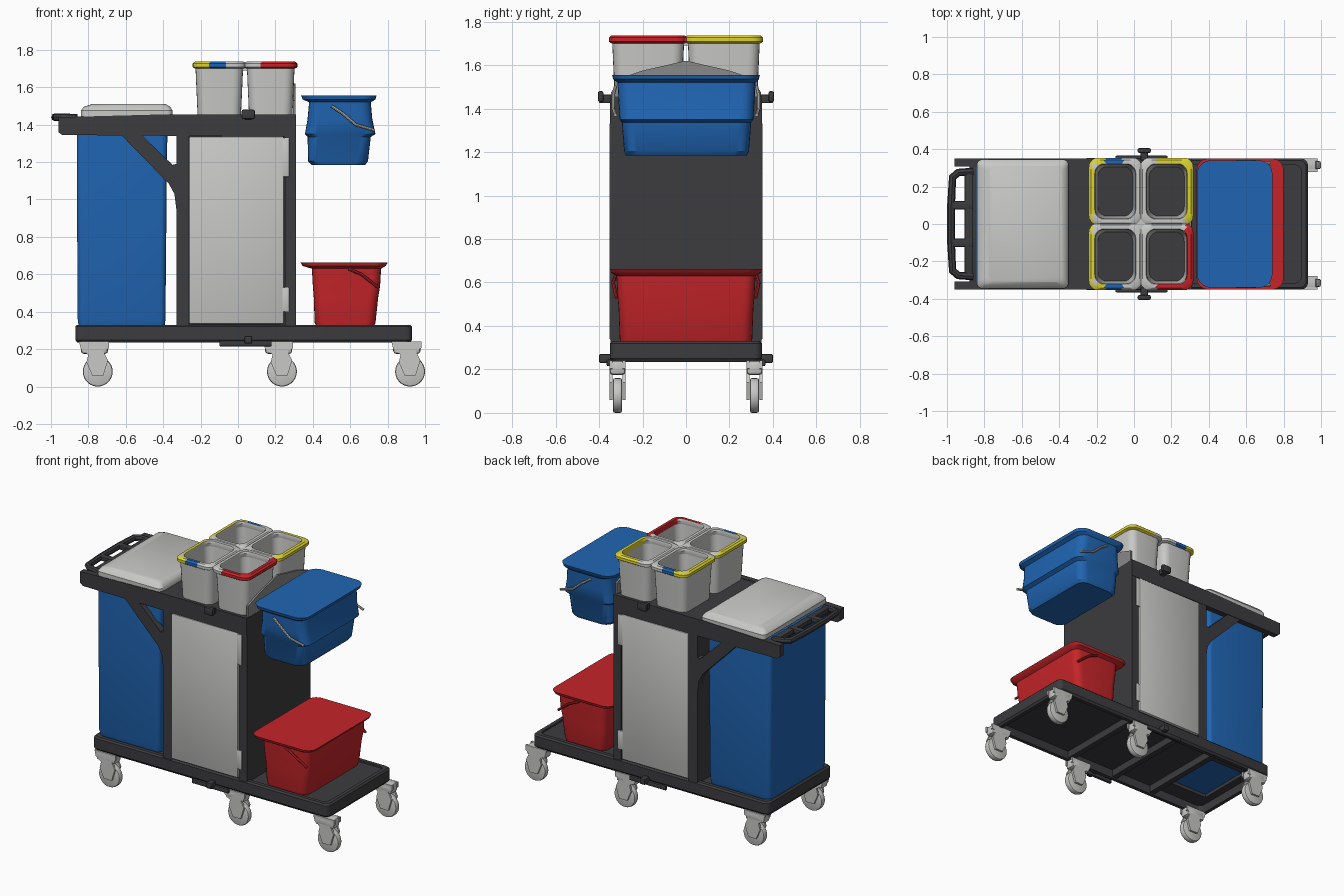
import bpy, bmesh, math
from mathutils import Vector

if "Cube" in bpy.data.objects:
    bpy.data.objects.remove(bpy.data.objects["Cube"])


def material(name, rgb):
    m = bpy.data.materials.new(name)
    m.diffuse_color = (*rgb, 1)
    m.use_nodes = True
    m.node_tree.nodes["Principled BSDF"].inputs["Base Color"].default_value = m.diffuse_color
    return m


DARK = material("charcoal", (0.045, 0.045, 0.05))
BLUE = material("blue", (0.014, 0.13, 0.45))
RED = material("red", (0.56, 0.018, 0.022))
GREY = material("light_grey", (0.58, 0.58, 0.57))
YELLOW = material("yellow", (0.72, 0.65, 0.03))
MID = material("mid_grey", (0.25, 0.25, 0.25))


def finish(name, bm, *mats):
    bmesh.ops.recalc_face_normals(bm, faces=bm.faces)
    me = bpy.data.meshes.new(name)
    bm.to_mesh(me)
    bm.free()
    for m in mats:
        me.materials.append(m)
    ob = bpy.data.objects.new(name, me)
    bpy.context.collection.objects.link(ob)
    return ob


def rounded_rect(x0, x1, y0, y1, r, z, subs):
    pts = []
    corners = [(x1 - r, y1 - r), (x0 + r, y1 - r), (x0 + r, y0 + r), (x1 - r, y0 + r)]
    for k, (cx, cy) in enumerate(corners):
        for i in range(6):
            a = math.radians(90 * k + 18 * i)
            pts.append(Vector((cx + r * math.cos(a), cy + r * math.sin(a), z)))
    out = []
    for i, p in enumerate(pts):
        out.append(p)
        if i % 6 == 5:
            q = pts[(i + 1) % len(pts)]
            out += [p.lerp(q, j / subs) for j in range(1, subs)]
    return out


def loft(name, rings, *mats, closed=False, subs=1, rule=None):
    """Skin rounded rectangles (x0, x1, y0, y1, radius, z)."""
    bm = bmesh.new()
    loops = [[bm.verts.new(p) for p in rounded_rect(*r, subs)] for r in rings]
    pairs = list(zip(loops, loops[1:]))
    if closed:
        pairs.append((loops[-1], loops[0]))
    else:
        bm.faces.new(loops[0])
        bm.faces.new(loops[-1])
    for a, b in pairs:
        n = len(a)
        for i in range(n):
            bm.faces.new((a[i], a[(i + 1) % n], b[(i + 1) % n], b[i]))
    if rule:
        for f in bm.faces:
            f.material_index = rule(f)
    return finish(name, bm, *mats)


def box(name, x0, x1, y0, y1, z0, z1, mat, bevel=0.0):
    bm = bmesh.new()
    bmesh.ops.create_cube(bm, size=1)
    for v in bm.verts:
        v.co = ((x0 + x1) / 2 + v.co.x * (x1 - x0), (y0 + y1) / 2 + v.co.y * (y1 - y0),
                (z0 + z1) / 2 + v.co.z * (z1 - z0))
    if bevel:
        bmesh.ops.bevel(bm, geom=bm.edges[:], offset=bevel, segments=2, affect='EDGES', profile=0.5)
    return finish(name, bm, mat)


def prism(name, pts, y0, y1, mat, plane="xz"):
    """Extrude an outline along the axis normal to its plane."""
    bm = bmesh.new()
    place = (lambda p, d: (p[0], d, p[1])) if plane == "xz" else (lambda p, d: (d, p[0], p[1]))
    f = bm.faces.new([bm.verts.new(place(p, y0)) for p in pts])
    top = bmesh.ops.extrude_face_region(bm, geom=[f])["geom"]
    for v in top:
        if isinstance(v, bmesh.types.BMVert):
            v.co["xyz".index("y" if plane == "xz" else "x")] = y1
    return finish(name, bm, mat)


def tube(name, pts, radius, mat):
    cu = bpy.data.curves.new(name, 'CURVE')
    cu.dimensions = '3D'
    cu.bevel_depth, cu.bevel_resolution, cu.use_fill_caps = radius, 2, True
    sp = cu.splines.new('POLY')
    sp.points.add(len(pts) - 1)
    for p, c in zip(sp.points, pts):
        p.co = (*c, 1)
    tmp = bpy.data.objects.new(name + "_path", cu)
    bm = bmesh.new()
    me = bpy.data.meshes.new_from_object(tmp)
    bm.from_mesh(me)
    bpy.data.objects.remove(tmp)
    return finish(name, bm, mat)


# Base: hollow rim, recessed deck with an opening under the bag, ribs
R = lambda i, z: (-0.87 + i, 0.93 - i, -0.35 + i, 0.35 - i, 0.035, z)
loft("base_rim", [R(0.01, 0.235), R(0, 0.25), R(0, 0.32), R(0.01, 0.33), R(0.035, 0.33), R(0.035, 0.235)],
     DARK, closed=True)
box("base_deck", -0.42, 0.9, -0.32, 0.32, 0.295, 0.318, DARK)
box("base_deck_end", -0.84, -0.78, -0.32, 0.32, 0.295, 0.318, DARK)
for s in (-1, 1):
    y0, y1 = sorted((s * 0.2, s * 0.32))
    box("base_deck_side", -0.79, -0.41, y0, y1, 0.295, 0.318, DARK)
for x in (-0.42, -0.1, 0.28):
    box("base_rib", x - 0.02, x + 0.02, -0.32, 0.32, 0.245, 0.3, DARK)

# Casters
fork = [(-0.10, 0.24), (0.06, 0.24), (0.06, 0.205), (0.03, 0.19), (0.055, 0.14),
        (0.03, 0.06), (-0.03, 0.06), (-0.06, 0.13), (-0.05, 0.17), (-0.09, 0.20)]
for x in (-0.75, 0.235, 0.92):
    for s in (-1, 1):
        y = s * 0.315
        bm = bmesh.new()
        bmesh.ops.create_cone(bm, cap_ends=True, segments=28, radius1=0.08, radius2=0.08, depth=0.042)
        rim = [e for e in bm.edges if abs(e.verts[0].co.z - e.verts[1].co.z) < 1e-5]
        bmesh.ops.bevel(bm, geom=rim, offset=0.01, segments=2, affect='EDGES', profile=0.5)
        w = finish("caster_wheel", bm, GREY)
        w.rotation_euler.x = math.pi / 2
        w.location = (x, y, 0.08)
        for d in (-0.029, 0.029):
            prism("caster_fork", [(x + a, b) for a, b in fork], y + d - 0.007, y + d + 0.007, GREY)
        box("caster_mount", x - 0.09, x + 0.055, y - 0.036, y + 0.036, 0.175, 0.24, GREY, 0.015)

# Central cabinet with corner posts, door panels, hinges
box("cabinet", -0.33, 0.31, -0.33, 0.33, 0.31, 1.36, DARK)
brace = [(-0.63, 1.35), (-0.52, 1.35), (-0.35, 1.185), (-0.33, 1.19), (-0.27, 1.19),
         (-0.27, 0.95), (-0.33, 0.95), (-0.34, 1.03), (-0.37, 1.085)]
for s in (-1, 1):
    a, b = sorted((s * 0.31, s * 0.347))
    box("cabinet_post_left", -0.33, -0.262, a, b, 0.31, 1.36, DARK)
    box("cabinet_post_right", 0.252, 0.31, a, b, 0.31, 1.36, DARK)
    prism("diagonal_brace", brace, *sorted((s * 0.30, s * 0.346)), DARK)
    box("door_panel", -0.262, 0.245, *sorted((s * 0.32, s * 0.352)), 0.335, 1.337, GREY, 0.008)
    for z0, z1 in ((1.12, 1.33), (0.4, 0.53)):
        box("door_hinge", 0.235, 0.275, *sorted((s * 0.32, s * 0.352)), z0, z1, GREY, 0.006)
    # Top side rails and tool clips
    prism("top_rail", [(-0.96, 1.36), (-0.94, 1.345), (0.31, 1.335), (0.31, 1.455), (-0.4, 1.455), (-0.96, 1.44)],
          *sorted((s * 0.308, s * 0.349)), DARK)
    for z in (1.445, 0.25):
        box("clip_arm", 0.035, 0.075, *sorted((s * 0.34, s * 0.4)), z - 0.02, z + 0.02, DARK, 0.006)
    box("clip_jaw", 0.02, 0.09, *sorted((s * 0.38, s * 0.405)), 1.43, 1.48, DARK, 0.008)
    box("lower_clip_plate", -0.1, 0.18, *sorted((s * 0.345, s * 0.365)), 0.215, 0.245, DARK, 0.006)
box("top_platform", -0.36, 0.31, -0.32, 0.32, 1.34, 1.452, DARK)
box("top_end_bar", -0.88, -0.835, -0.32, 0.32, 1.39, 1.44, DARK, 0.008)

# Push handle with three openings
tube("push_handle", [(-0.86, -0.28, 1.435), (-0.94, -0.275, 1.44), (-0.97, -0.25, 1.44), (-0.978, -0.1, 1.44),
                     (-0.978, 0.1, 1.44), (-0.97, 0.25, 1.44), (-0.94, 0.275, 1.44), (-0.86, 0.28, 1.435)], 0.021, DARK)
for y in (-0.1, 0.1):
    box("handle_spoke", -0.975, -0.86, y - 0.022, y + 0.022, 1.425, 1.455, DARK, 0.006)
box("handle_inner_bar", -0.905, -0.86, -0.27, 0.27, 1.42, 1.452, DARK, 0.006)

# Waste bag and its lid
loft("waste_bag", [(-0.852, -0.392, -0.30, 0.30, 0.03, 0.32), (-0.857, -0.388, -0.31, 0.31, 0.03, 0.36),
                   (-0.862, -0.38, -0.312, 0.312, 0.03, 1.2), (-0.862, -0.376, -0.306, 0.306, 0.03, 1.44)], BLUE)
loft("bag_lid", [(-0.84, -0.35, -0.345, 0.345, 0.03, 1.445), (-0.84, -0.35, -0.345, 0.345, 0.03, 1.475),
                 (-0.825, -0.362, -0.33, 0.33, 0.03, 1.495), (-0.78, -0.385, -0.31, 0.31, 0.03, 1.51)], GREY)


# Four open bins with coloured rims
def rim_colour(f):
    x, y, _ = f.calc_center_median()
    if not (x < -0.215 or x > 0.275 or abs(y) > 0.32):
        return 0
    if x < -0.155:
        return 1
    if x < -0.06:
        return 2
    if x < 0.12:
        return 0
    return 3 if y < 0 else 1


for x0, x1 in ((-0.23, 0.03), (0.045, 0.305)):
    for y0, y1 in ((-0.342, -0.006), (0.006, 0.342)):
        B = lambda i, z, r=0.05: (x0 + i, x1 - i, y0 + i, y1 - i, r, z)
        loft("caddy_bin", [B(0.014, 1.45), B(0.002, 1.72), B(0.018, 1.72), B(0.036, 1.475)], GREY, DARK,
             rule=lambda f: int(len(f.verts) > 4 and f.calc_center_median().z > 1.46))
        loft("caddy_rim", [B(0, 1.70), B(-0.012, 1.708), B(-0.012, 1.727), B(0, 1.737), B(0.02, 1.737),
                           B(0.024, 1.725), B(0.02, 1.70)], GREY, YELLOW, BLUE, RED, closed=True, subs=10,
             rule=rim_colour)
box("caddy_cross_long", 0.015, 0.06, -0.3, 0.3, 1.69, 1.728, GREY)
box("caddy_cross_short", -0.19, 0.265, -0.022, 0.022, 1.69, 1.728, GREY)
prism("caddy_end_plate", [(-0.33, 1.45), (0.33, 1.45), (0.33, 1.53), (0.2, 1.575), (0, 1.62), (-0.2, 1.575), (-0.33, 1.53)],
      0.295, 0.308, MID, "yz")

# Buckets with flared flat lids and folded wire handles
loft("blue_bucket", [(0.395, 0.68, -0.275, 0.28, 0.06, 1.185), (0.375, 0.695, -0.285, 0.29, 0.06, 1.205),
                     (0.372, 0.71, -0.295, 0.30, 0.06, 1.335), (0.358, 0.735, -0.305, 0.31, 0.06, 1.35),
                     (0.372, 0.718, -0.31, 0.315, 0.06, 1.43), (0.38, 0.71, -0.315, 0.32, 0.06, 1.52),
                     (0.345, 0.735, -0.335, 0.335, 0.07, 1.535), (0.338, 0.74, -0.34, 0.34, 0.07, 1.555)], BLUE)
loft("red_bucket", [(0.42, 0.725, -0.30, 0.30, 0.05, 0.318), (0.41, 0.735, -0.305, 0.305, 0.05, 0.34),
                    (0.405, 0.75, -0.31, 0.31, 0.05, 0.48), (0.40, 0.76, -0.315, 0.315, 0.05, 0.54),
                    (0.395, 0.765, -0.32, 0.32, 0.05, 0.63), (0.345, 0.79, -0.345, 0.345, 0.06, 0.645),
                    (0.335, 0.80, -0.35, 0.35, 0.06, 0.662)], RED)
for s in (-1, 1):
    tube("blue_bucket_handle", [(0.5, s * 0.325, 1.5), (0.56, s * 0.335, 1.46), (0.63, s * 0.335, 1.40), (0.73, s * 0.325, 1.37)],
         0.008, GREY)
    tube("red_bucket_handle", [(0.59, s * 0.325, 0.63), (0.66, s * 0.335, 0.6), (0.75, s * 0.32, 0.53)], 0.008, RED)

# Smooth shading with sharp edges kept
for o in bpy.context.scene.objects:
    o.select_set(True)
    bpy.context.view_layer.objects.active = o
bpy.ops.object.shade_smooth_by_angle(angle=math.radians(32))
